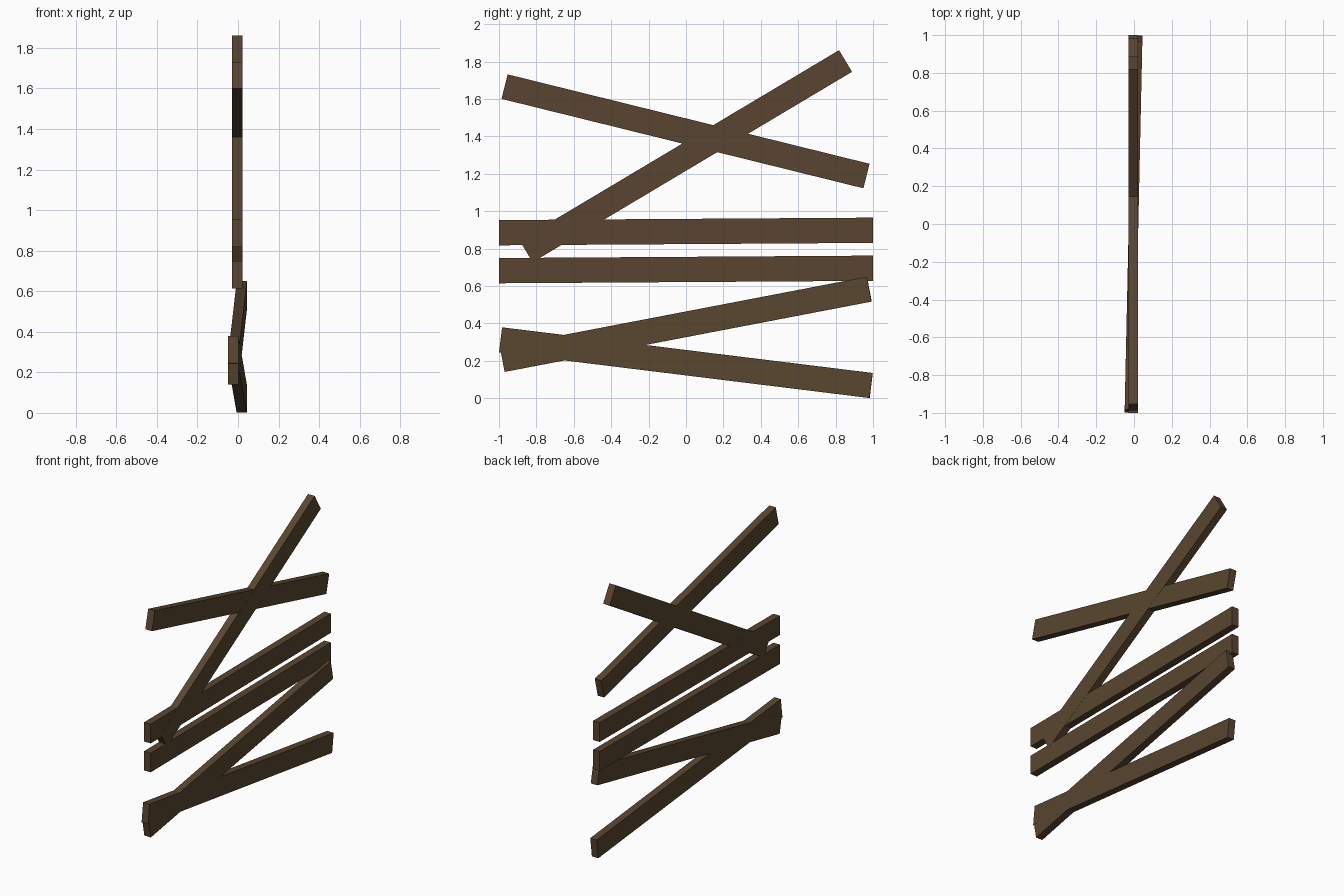
import bpy
from mathutils import Vector, Matrix

if "Cube" in bpy.data.objects:
    bpy.data.objects.remove(bpy.data.objects["Cube"])

WIDTH, THICK = 0.135, 0.051

wood = bpy.data.materials.new("dark brown wood")
wood.diffuse_color = (0.10, 0.06, 0.029, 1)
wood.use_nodes = True
wood.node_tree.nodes["Principled BSDF"].inputs["Base Color"].default_value = wood.diffuse_color


def plank(name, start, end):
    """Rectangular board whose centre line runs from start to end."""
    a, b = Vector(start), Vector(end)
    along = (b - a).normalized()
    up = Vector((0, 0, 1))
    face = along.cross(up).normalized()      # thickness direction
    side = face.cross(along).normalized()    # width direction
    bpy.ops.mesh.primitive_cube_add(size=1)
    ob = bpy.context.object
    ob.name = ob.data.name = name
    rot = Matrix((face, along, side)).transposed().to_4x4()
    size = Matrix.Diagonal((THICK, (b - a).length, WIDTH, 1))
    ob.data.transform(Matrix.Translation((a + b) / 2) @ rot @ size)
    ob.data.materials.append(wood)


# Upper crossed boards
plank("upper_falling_plank", (-0.004, -0.970, 1.666), (-0.004, 0.965, 1.188))
plank("upper_rising_plank", (-0.0035, -0.855, 0.785), (-0.0035, 0.853, 1.803))

# Nearly level middle boards
plank("middle_upper_plank", (-0.004, -1.0, 0.885), (-0.004, 1.0, 0.898))
plank("middle_lower_plank", (-0.004, -1.0, 0.682), (-0.004, 1.0, 0.695))

# Lower boards, slightly turned and meeting at one end
plank("lower_rising_plank", (-0.024, -0.982, 0.207), (0.019, 0.980, 0.583))
plank("lower_falling_plank", (-0.024, -0.991, 0.312), (0.019, 0.990, 0.068))
